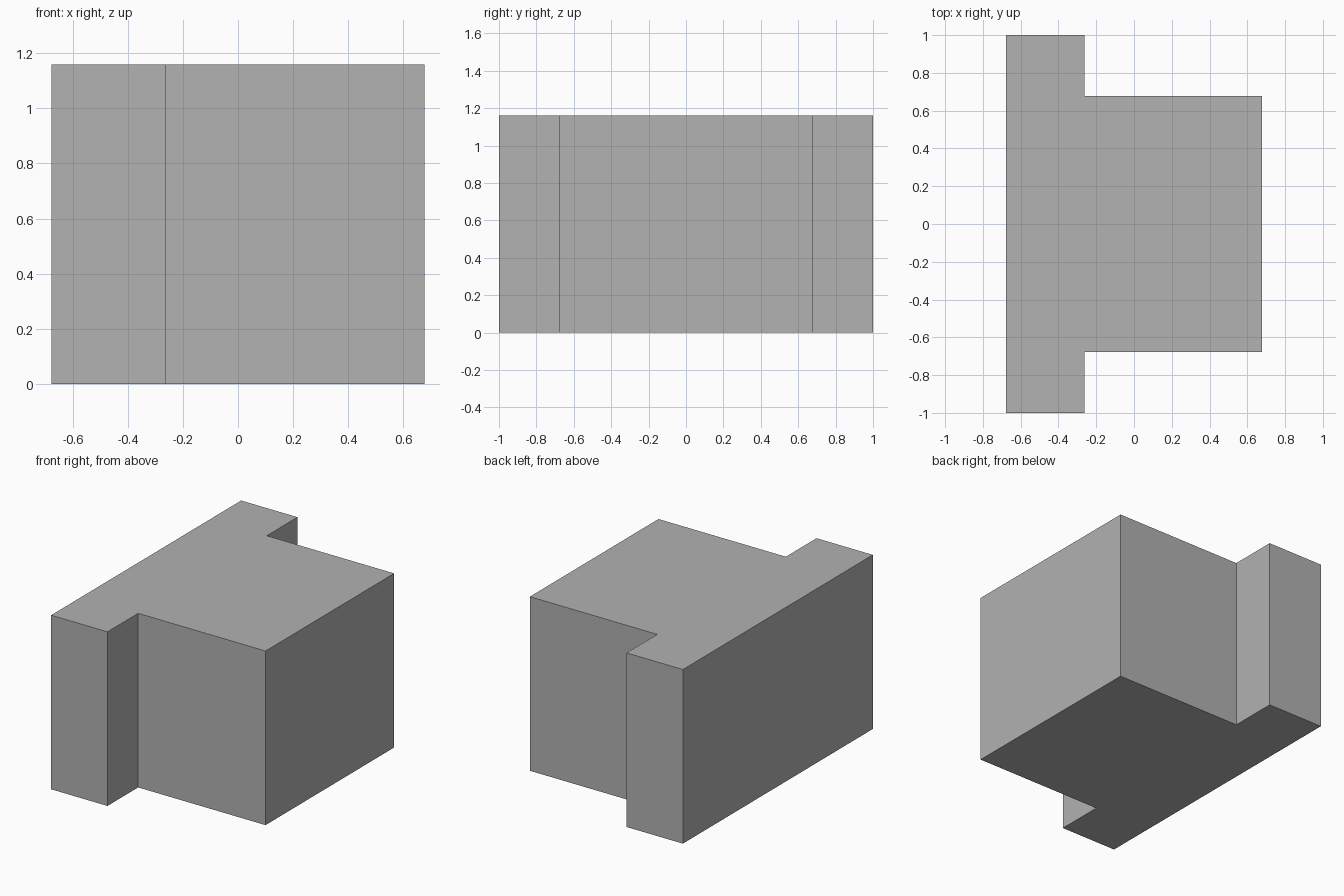
import bpy
import bmesh

cube = bpy.data.objects.get("Cube")
if cube:
    bpy.data.objects.remove(cube, do_unlink=True)

# Single grey material
grey = bpy.data.materials.new("plain_grey")
grey.use_nodes = True
colour = (0.445, 0.445, 0.445, 1)
grey.diffuse_color = colour
grey.node_tree.nodes["Principled BSDF"].inputs["Base Color"].default_value = colour

HEIGHT = 1.16
HALF_X = 0.677
STEP_X = -0.262

# Half of the T-shaped plan, mirrored across y
half = [(HALF_X, 0.677), (STEP_X, 0.677), (STEP_X, 1), (-HALF_X, 1)]
plan = half + [(x, -y) for x, y in reversed(half)]

# Extrude the plan into a solid block
bm = bmesh.new()
base = bm.faces.new([bm.verts.new((x, y, 0)) for x, y in plan])
top = bmesh.ops.extrude_face_region(bm, geom=[base], use_keep_orig=True)
top_verts = [v for v in top["geom"] if isinstance(v, bmesh.types.BMVert)]
bmesh.ops.translate(bm, verts=top_verts, vec=(0, 0, HEIGHT))
bmesh.ops.recalc_face_normals(bm, faces=bm.faces)

mesh = bpy.data.meshes.new("t_shaped_block")
bm.to_mesh(mesh)
bm.free()
mesh.materials.append(grey)
block = bpy.data.objects.new("t_shaped_block", mesh)
bpy.context.collection.objects.link(block)
